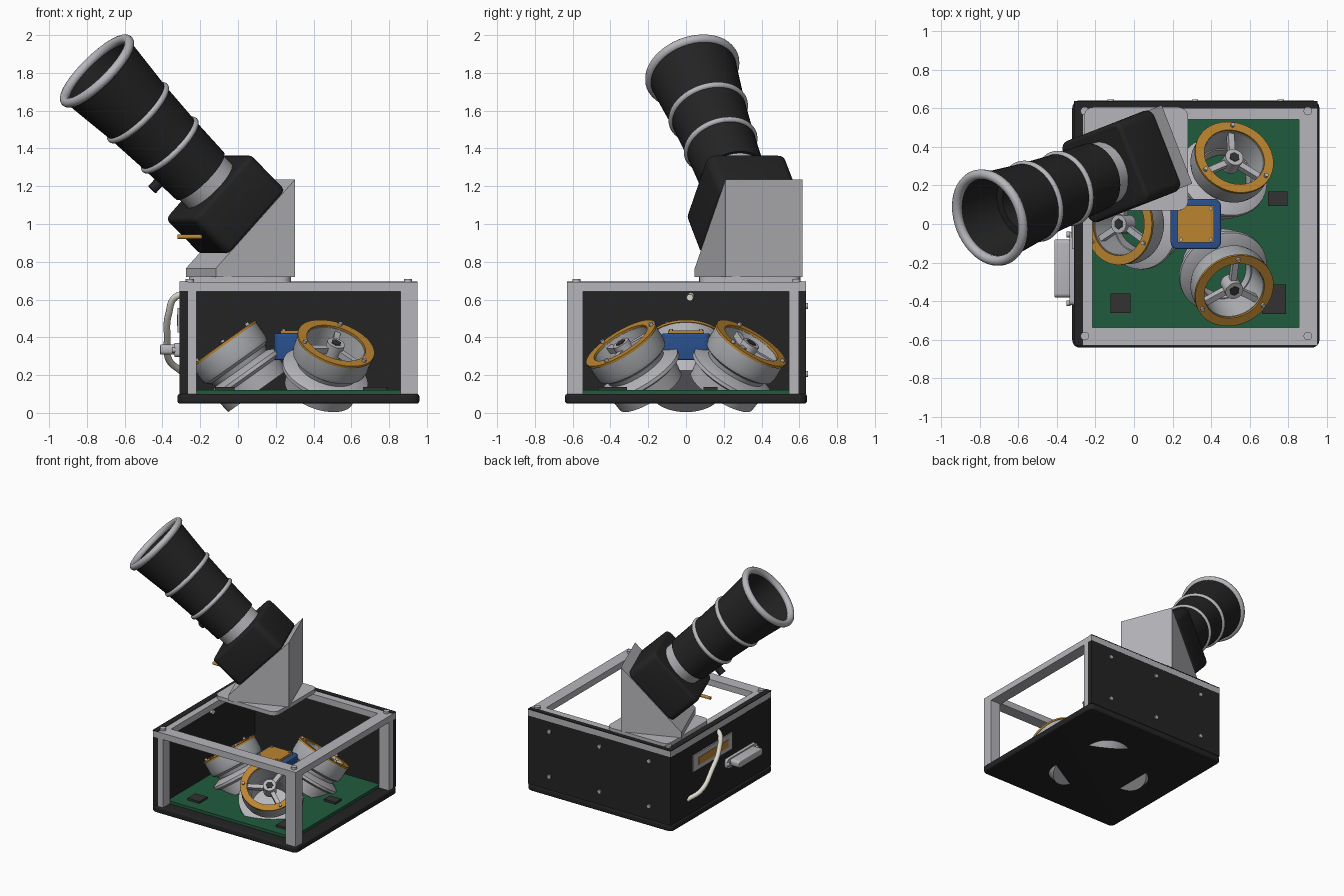
import bpy, bmesh, math
from math import sin, cos, pi, radians
from mathutils import Matrix, Vector

if "Cube" in bpy.data.objects:
    bpy.data.objects.remove(bpy.data.objects["Cube"])


def material(name, r, g, b):
    m = bpy.data.materials.new(name)
    m.use_nodes = True
    m.diffuse_color = (r, g, b, 1)
    bsdf = m.node_tree.nodes["Principled BSDF"]
    bsdf.inputs["Base Color"].default_value = (r, g, b, 1)
    bsdf.inputs["Roughness"].default_value = 0.6
    return m


BLACK = material("black", .017, .017, .017)
CHIP = material("charcoal", .032, .032, .032)
GREY = material("light grey", .47, .47, .5)
METAL = material("wheel metal", .42, .43, .45)
ORANGE = material("amber", .5, .235, .03)
GREEN = material("board green", .015, .105, .048)
BLUE = material("blue", .022, .08, .27)
CREAM = material("cream", .75, .73, .64)
I = Matrix.Identity(4)


def finish(name, bm, mat, M=I):
    bmesh.ops.recalc_face_normals(bm, faces=bm.faces)
    me = bpy.data.meshes.new(name)
    bm.to_mesh(me)
    bm.free()
    ob = bpy.data.objects.new(name, me)
    bpy.context.collection.objects.link(ob)
    me.materials.append(mat)
    ob.matrix_world = M
    bpy.ops.object.select_all(action='DESELECT')
    ob.select_set(True)
    bpy.context.view_layer.objects.active = ob
    bpy.ops.object.shade_smooth_by_angle(angle=radians(35))
    return ob


def box(name, lo, hi, mat, M=I, corner=0, edge=0, axis=2):
    """Box from corner to corner; corner rounds edges along one axis, edge rounds all."""
    bm = bmesh.new()
    lo, hi = Vector(lo), Vector(hi)
    S = Matrix.Diagonal((*(hi - lo), 1))
    bmesh.ops.create_cube(bm, size=1, matrix=Matrix.Translation((lo + hi) / 2) @ S)
    if corner:
        along = [e for e in bm.edges
                 if abs((e.verts[0].co - e.verts[1].co).normalized()[axis]) > .9]
        bmesh.ops.bevel(bm, geom=along, offset=corner, segments=5, profile=.5, affect='EDGES')
    if edge:
        sharp = [e for e in bm.edges if e.calc_face_angle(0) > 1]
        bmesh.ops.bevel(bm, geom=sharp, offset=edge, segments=4, profile=.5, affect='EDGES')
    return finish(name, bm, mat, M)


def lathe(name, profile, mat, M=I, n=48):
    """Turn an (r, z) profile, closed into a loop, around local z."""
    bm = bmesh.new()
    rings = [[bm.verts.new((r * cos(2 * pi * k / n), r * sin(2 * pi * k / n), z))
              for k in range(n)] for r, z in profile]
    for i, a in enumerate(rings):
        b = rings[(i + 1) % len(rings)]
        for k in range(n):
            bm.faces.new((a[k], a[(k + 1) % n], b[(k + 1) % n], b[k]))
    bmesh.ops.remove_doubles(bm, verts=bm.verts, dist=1e-5)
    return finish(name, bm, mat, M)


def rod(name, p, direction, r, length, mat, M=I, n=16):
    R = Vector(direction).to_track_quat('Z', 'Y').to_matrix().to_4x4()
    bm = bmesh.new()
    bmesh.ops.create_cone(bm, cap_ends=True, segments=n, radius1=r, radius2=r, depth=length,
                          matrix=Matrix.Translation((0, 0, length / 2)))
    return finish(name, bm, mat, M @ Matrix.Translation(p) @ R)


def ring(name, z, R, r, mat, M):
    return lathe(name, [(R + r * cos(a * pi / 6), z + r * sin(a * pi / 6)) for a in range(12)],
                 mat, M)


def frame(x, y, z, origin):
    M = Matrix((x, y, z)).transposed().to_4x4()
    M.translation = origin
    return M


# Housing: base, circuit board, two panels and an open frame
box("base_plate", (-.32, -.64, .05), (.96, .64, .10), BLACK, corner=.04, edge=.012)
box("circuit_board", (-.24, -.545, .10), (.86, .56, .122), GREEN)
box("left_panel", (-.31, -.63, .10), (-.265, .635, .645), BLACK)
box("back_panel", (-.31, .595, .10), (.95, .635, .645), BLACK)
for name, x0, x1, y0, y1 in (("front_left_post", -.265, -.22, -.63, -.545),
                             ("front_right_post", .86, .95, -.63, -.545),
                             ("back_right_post", .86, .95, .545, .595)):
    box(name, (x0, y0, .10), (x1, y1, .645), GREY)
box("front_rail", (-.31, -.63, .643), (.95, -.535, .693), GREY)
box("back_rail", (-.31, .54, .643), (.95, .635, .693), GREY)
box("left_rail", (-.31, -.535, .643), (-.215, .54, .693), GREY)
box("right_rail", (.855, -.535, .643), (.95, .54, .693), GREY)
box("left_rail_trim", (-.311, -.63, .69), (-.265, .635, .696), BLACK)
box("back_rail_trim", (-.31, .597, .69), (.95, .636, .696), BLACK)
for x in (-.255, .9):
    for y in (-.58, .585):
        rod("frame_screw", (x, y, .69), (0, 0, 1), .022, .02, GREY)
for x in (-.12, .316, .76):
    for z in (.205, .565):
        rod("panel_screw", (x, .63, z), (0, 1, 0), .016, .015, GREY)

# Board chips
for x, y, w, d in ((.745, .13, .05, .038), (-.07, -.41, .052, .05), (.725, -.39, .062, .077)):
    box("chip", (x - w, y - d, .12), (x + w, y + d, .138), CHIP)

# Sockets and cable on the left panel
box("connector_plate", (-.335, -.42, .295), (-.305, -.045, .37), GREY, corner=.02, axis=0)
box("connector_shell", (-.412, -.38, .308), (-.33, -.08, .362), GREY, corner=.02, edge=.006, axis=0)
for y in (-.055, -.41):
    rod("connector_screw", (-.33, y, .333), (-1, 0, 0), .015, .02, GREY)
box("slot_frame", (-.32, -.13, .425), (-.305, .36, .555), GREY)
box("slot_contacts", (-.324, -.07, .46), (-.31, .30, .52), ORANGE)
path = [(-.23, .02, .61), (-.32, .04, .62), (-.368, .11, .52), (-.375, .21, .4),
        (-.365, .33, .28), (-.3, .42, .22)]
cu = bpy.data.curves.new("cable", 'CURVE')
cu.dimensions, cu.bevel_depth, cu.bevel_resolution = '3D', .018, 4
cu.use_fill_caps = True
sp = cu.splines.new('BEZIER')
sp.bezier_points.add(len(path) - 1)
for bp, p in zip(sp.bezier_points, path):
    bp.co = p
    bp.handle_left_type = bp.handle_right_type = 'AUTO'
cu.materials.append(CREAM)
bpy.context.collection.objects.link(bpy.data.objects.new("cable", cu))

# Sensor block in the middle
box("sensor_block", (.19, -.13, .28), (.45, .13, .42), BLUE, corner=.035, edge=.01)
box("sensor_plate", (.226, -.095, .42), (.414, .095, .437), ORANGE)
for x in (.242, .398):
    for y in (-.08, .08):
        rod("sensor_screw", (x, y, .43), (0, 0, 1), .01, .015, GREY)

# Three wheels leaning outwards around the block
tilt = radians(35.5)
for k in range(3):
    t = pi / 3 + k * 2 * pi / 3
    out, up = Vector((cos(t), sin(t), 0)), Vector((0, 0, 1))
    axis = out * sin(tilt) + up * cos(tilt)
    side = Vector((-sin(t), cos(t), 0))
    M = frame(side.cross(axis), side, axis, Vector((.32, 0, .37)) + out * .4)
    lathe("motor_can", [(0, -.314), (.19, -.314), (.2, -.23), (.235, -.215), (.235, -.195),
                        (.17, -.165), (.14, -.165), (.14, -.29), (0, -.29)], GREY, M)
    lathe("wheel_rim", [(.165, -.17), (.175, -.14), (.2, -.125), (.207, -.1), (.207, -.012),
                        (.16, -.012), (.145, -.17)], METAL, M)
    lathe("wheel_ring", [(.212, -.014), (.212, 0), (.163, 0), (.163, -.014)], ORANGE, M)
    rod("wheel_hub", (0, 0, -.09), (0, 0, 1), .048, .09, GREY, M, 32)
    rod("hub_bolt", (0, 0, -.01), (0, 0, 1), .028, .014, CHIP, M, 6)
    for j in range(3):
        S = M @ Matrix.Rotation(j * 2 * pi / 3 + .5, 4, 'Z')
        box("wheel_spoke", (.03, -.016, -.06), (.165, .016, -.025), GREY, S)
        rod("ring_screw", (.19, 0, -.01), (0, 0, 1), .011, .025, GREY, S)

# Mounting wedge on the frame
yaw, elev = radians(21.3), radians(43.5)
head = Vector((-cos(yaw), -sin(yaw), 0))
w = Vector((sin(yaw), -cos(yaw), 0))
box("wedge_foot", (-.26, .07, .69), (.28, .605, .722), GREY, corner=.05)
bm = bmesh.new()
face = bm.faces.new([bm.verts.new((d, -.218, z)) for d, z in
                     ((0, .72), (.45, .72), (.45, .765), (0, 1.235))])
ext = bmesh.ops.extrude_face_region(bm, geom=[face])
bmesh.ops.translate(bm, vec=(0, .436, 0),
                    verts=[v for v in ext["geom"] if isinstance(v, bmesh.types.BMVert)])
finish("mounting_wedge", bm, GREY, frame(head, w, Vector((0, 0, 1)), (.2225, .4125, 0)))

# Camera body: local x runs up the slope, local z along the lens
aim = head * cos(elev) + Vector((0, 0, sin(elev)))
rise = -head * sin(elev) + Vector((0, 0, cos(elev)))
C = frame(rise, -w, aim, (.015, .33, 1.0))
box("camera_body", (-.225, -.225, 0), (.255, .225, .27), BLACK, C, corner=.05, edge=.022)
rod("camera_pin", (-.32, .145, .932), (1, 0, 0), .012, .13, ORANGE)

# Lens barrel with its rings, hollow at the front
L = C @ Matrix.Translation((.025, 0, 0))
lathe("lens_mount", [(0, .25), (.165, .25), (.165, .37), (0, .37)], GREY, L)
lathe("lens_barrel", [(0, .345), (.178, .345), (.187, .58), (.203, .83), (.237, 1.15),
                      (.215, 1.15), (.18, .9), (.14, .9), (.13, .76), (.1, .76),
                      (.09, .66), (0, .66)], BLACK, L)
ring("lens_ring_rear", .58, .185, .017, GREY, L)
ring("lens_ring_middle", .83, .2, .018, GREY, L)
ring("lens_ring_front", 1.15, .232, .026, GREY, L)
rod("lens_knob", (-.16, .03, .48), (-1, .15, 0), .028, .07, BLACK, L)
